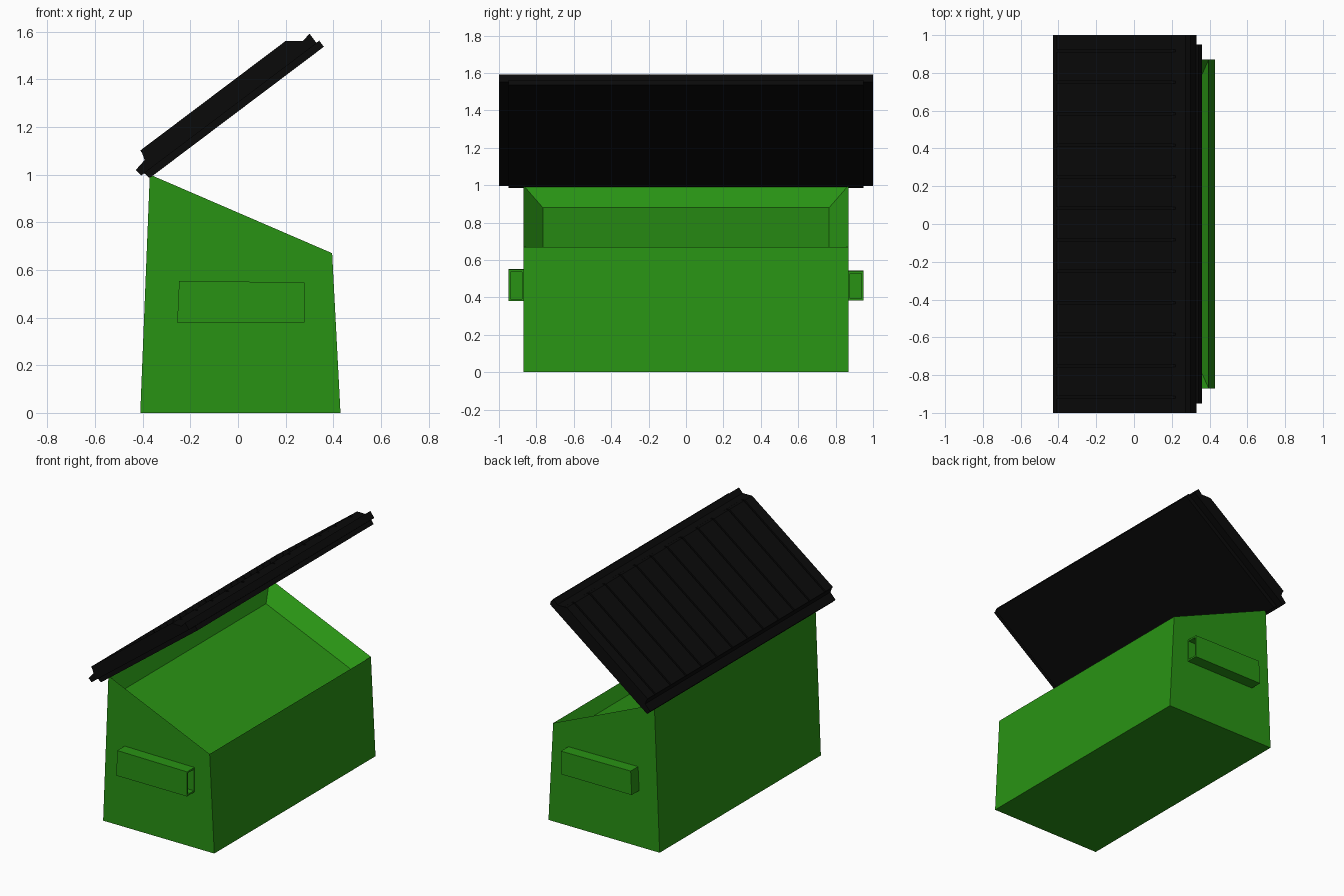
import bpy, bmesh, math
from mathutils import Vector

if "Cube" in bpy.data.objects:
    bpy.data.objects.remove(bpy.data.objects["Cube"])


def material(name, color):
    m = bpy.data.materials.new(name)
    m.diffuse_color = (*color, 1)
    m.use_nodes = True
    m.node_tree.nodes["Principled BSDF"].inputs["Base Color"].default_value = m.diffuse_color
    return m


GREEN = material("green_paint", (0.022, 0.29, 0.007))
BLACK = material("black_plastic", (0.003, 0.003, 0.003))


def add_prism(bm, profile, y0, y1):
    """Extrude an xz profile from y0 to y1; returns the side faces in profile order."""
    a = [bm.verts.new((x, y0, z)) for x, z in profile]
    b = [bm.verts.new((x, y1, z)) for x, z in profile]
    n = len(profile)
    sides = [bm.faces.new((a[i], a[(i + 1) % n], b[(i + 1) % n], b[i])) for i in range(n)]
    bm.faces.new(a)
    bm.faces.new(b)
    return sides


def finish(bm, name, mat):
    bmesh.ops.recalc_face_normals(bm, faces=bm.faces)
    me = bpy.data.meshes.new(name)
    bm.to_mesh(me)
    bm.free()
    ob = bpy.data.objects.new(name, me)
    me.materials.append(mat)
    bpy.context.collection.objects.link(ob)
    return ob


# Bin body: tapered box with a shallow sloped recess in its top
bm = bmesh.new()
sides = add_prism(bm, [(-0.41, 0), (0.43, 0), (0.395, 0.67), (-0.37, 1.0)], -0.87, 0.87)
top = sides[2]
bm.normal_update()
bmesh.ops.recalc_face_normals(bm, faces=bm.faces)
corners = [v.co.copy() for v in top.verts]
centre = sum(corners, Vector()) / 4
bmesh.ops.inset_individual(bm, faces=[top], thickness=0.05)
for v in top.verts:
    c = min(corners, key=lambda p: (p - v.co).length)
    v.co = centre + (c - centre) * 0.88 + Vector((0, 0, -0.1))
finish(bm, "bin_body", GREEN)


# Fork pockets on both ends, open toward +x
def pocket(name, side, zlo, zhi):
    bm = bmesh.new()
    y0, y1 = sorted((side * 0.865, side * 0.95))
    faces = add_prism(bm, [(-0.255, zlo), (0.28, zlo), (0.28, zhi - 0.005), (-0.247, zhi)], y0, y1)
    bmesh.ops.recalc_face_normals(bm, faces=bm.faces)
    mouth = faces[1]
    bmesh.ops.inset_individual(bm, faces=[mouth], thickness=0.016)
    ext = bmesh.ops.extrude_discrete_faces(bm, faces=[mouth])
    for v in ext["faces"][0].verts:
        v.co.x = -0.23
    finish(bm, name, GREEN)


pocket("fork_pocket_left", -1, 0.38, 0.553)
pocket("fork_pocket_right", 1, 0.383, 0.545)

# Lid: profiles are (along, above) coordinates on the tilted lid plane
TILT = math.radians(37)
C, S = math.cos(TILT), math.sin(TILT)


def tilt(points):
    return [(u * C - (n + 1.01) * S, u * S + (n + 1.01) * C) for u, n in points]


def lid_part(name, points, spans):
    bm = bmesh.new()
    for y0, y1 in spans:
        add_prism(bm, tilt(points), y0, y1)
    return finish(bm, name, BLACK)


lid_part("lid_underside", [(0.297, 0), (1.212, 0), (1.212, 0.032), (0.29, 0.032)], [(-0.95, 0.95)])
lid_part("lid_plate", [(0.275, 0.03), (1.197, 0.03), (1.197, 0.08), (1.155, 0.072),
                       (0.322, 0.072), (0.27, 0.062)], [(-1, 1)])
lid_part("lid_raised_panel", [(0.325, 0.07), (1.159, 0.07), (1.115, 0.104), (0.335, 0.104)], [(-1, 1)])

# Thirteen ribs separated by twelve narrow grooves
cuts = [-1.006] + [(i - 5.5) / 6 for i in range(12)] + [1.006]
spans = [(a + 0.006, b - 0.006) for a, b in zip(cuts, cuts[1:])]
lid_part("lid_ribs", [(0.335, 0.1), (1.12, 0.1), (1.099, 0.116), (0.335, 0.116)], spans)
